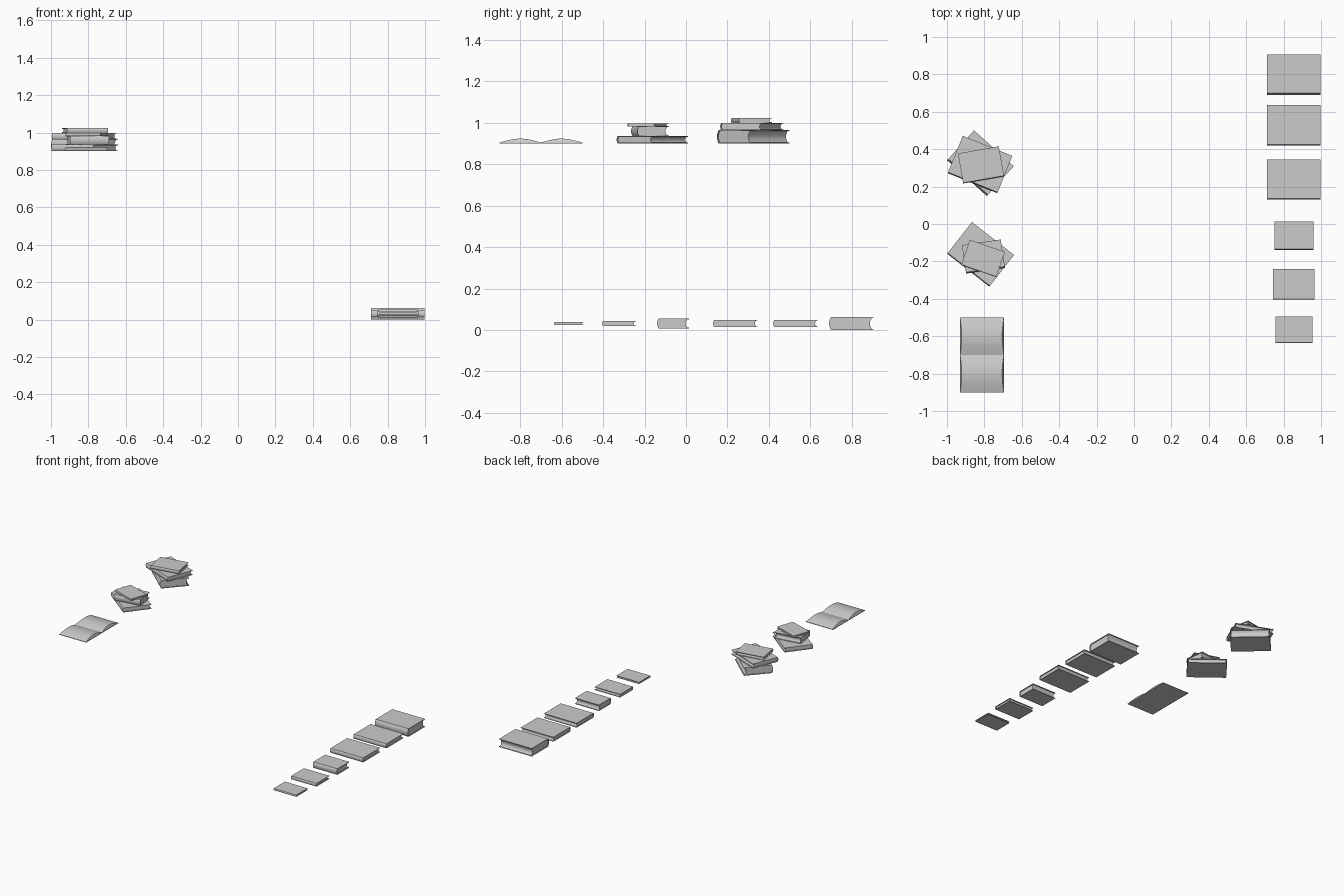
import bpy, math
from mathutils import Matrix

if "Cube" in bpy.data.objects:
    bpy.data.objects.remove(bpy.data.objects["Cube"])

N = 10  # arc segments on spine and page edge


def make_object(name, verts, faces, matrix):
    me = bpy.data.meshes.new(name)
    me.from_pydata(verts, [], faces)
    ob = bpy.data.objects.new(name, me)
    bpy.context.collection.objects.link(ob)
    me.transform(matrix)
    bpy.ops.object.select_all(action='DESELECT')
    ob.select_set(True)
    bpy.context.view_layer.objects.active = ob
    bpy.ops.object.mode_set(mode='EDIT')
    bpy.ops.mesh.select_all(action='SELECT')
    bpy.ops.mesh.normals_make_consistent(inside=False)
    bpy.ops.object.mode_set(mode='OBJECT')
    bpy.ops.object.shade_smooth_by_angle(angle=math.radians(35))
    return ob


def extrude_x(name, profile, length, matrix):
    """Closed (y, z) profile extruded along x."""
    n = len(profile)
    verts = [(s * length / 2, y, z) for s in (-1, 1) for y, z in profile]
    faces = [(i, (i + 1) % n, n + (i + 1) % n, n + i) for i in range(n)]
    faces += [tuple(range(n)), tuple(range(n, 2 * n))]
    return make_object(name, verts, faces, matrix)


def arc(y_mid, bulge, half_h):
    """Curve from +half_h down to -half_h, offset by bulge at the ends."""
    us = [1 - 2 * i / N for i in range(N + 1)]
    return [(y_mid + bulge * u * u, u * half_h) for u in us]


def book(name, size, x, y, z, angle=0):
    """Hardback lying flat, spine towards local -y, z is the underside."""
    length, depth, h = size
    t = min(0.0035, h * 0.15)
    b = 0.15 * h
    d = depth / 2
    m = Matrix.Translation((x, y, z + h / 2)) @ Matrix.Rotation(math.radians(angle), 4, 'Z')
    # wrapped cover
    outer = [(d, h / 2)] + arc(-d, b, h / 2) + [(d, -h / 2)]
    inner = [(d, h / 2 - t)] + arc(-d + t, b, h / 2 - t) + [(d, t - h / 2)]
    extrude_x(name + "_cover", outer + inner[::-1], length, m)
    # page block with hollow fore-edge
    hp = h / 2 - t
    spine = arc(-d + t, b, hp)
    fore = arc(d - 0.006 - 0.2 * h, 0.2 * h, hp)
    extrude_x(name + "_pages", spine + fore[::-1], length - 0.014, m)


# book sizes: length, depth, thickness
THICK = (0.286, 0.215, 0.063)
LARGE = (0.286, 0.215, 0.035)
CHUNKY = (0.21, 0.153, 0.047)
MEDIUM = (0.222, 0.163, 0.025)
SLIM = (0.198, 0.142, 0.014)

# row of books
row = [(THICK, 0.798), (LARGE, 0.528), (LARGE, 0.238),
       (CHUNKY, -0.063), (MEDIUM, -0.323), (SLIM, -0.566)]
for i, (size, y) in enumerate(row):
    book(f"row_book_{i + 1}", size, 0.855, y, 0.0315 - size[2] / 2)

# two twisted stacks
BASE = 0.901
stacks = {
    "tall_stack": [(THICK, -0.821, 0.325, -42), (LARGE, -0.823, 0.318, -22),
                   (MEDIUM, -0.818, 0.316, 10)],
    "short_stack": [(LARGE, -0.82, -0.162, -38), (CHUNKY, -0.805, -0.174, 8.5),
                    (SLIM, -0.807, -0.184, -19)],
}
for stack, books in stacks.items():
    z = BASE
    for i, (size, x, y, a) in enumerate(books):
        book(f"{stack}_book_{i + 1}", size, x, y, z, a)
        z += size[2]

# open book: flat cover
centre = Matrix.Translation((-0.813, -0.7, BASE))
extrude_x("open_book_cover", [(-0.2, 0), (0.2, 0), (0.2, 0.003), (-0.2, 0.003)], 0.237, centre)

# open book: arched page halves, narrowing towards the crest
S = 16
for side, sgn in (("front", -1), ("back", 1)):
    verts, faces = [], []
    for j in range(S + 1):
        f = j / S
        rise = math.sin(math.pi * f)
        y, top, w = sgn * 0.198 * f, 0.0035 + 0.019 * rise, 0.117
        wt = w - 0.009 * rise
        verts += [(-w, y, 0.002), (-wt, y, top), (wt, y, top), (w, y, 0.002)]
    for j in range(S):
        a = 4 * j
        faces += [(a + k, a + (k + 1) % 4, a + 4 + (k + 1) % 4, a + 4 + k) for k in range(4)]
    faces += [(0, 1, 2, 3), tuple(4 * S + k for k in range(4))]
    make_object(f"open_book_{side}_pages", verts, faces, centre)
